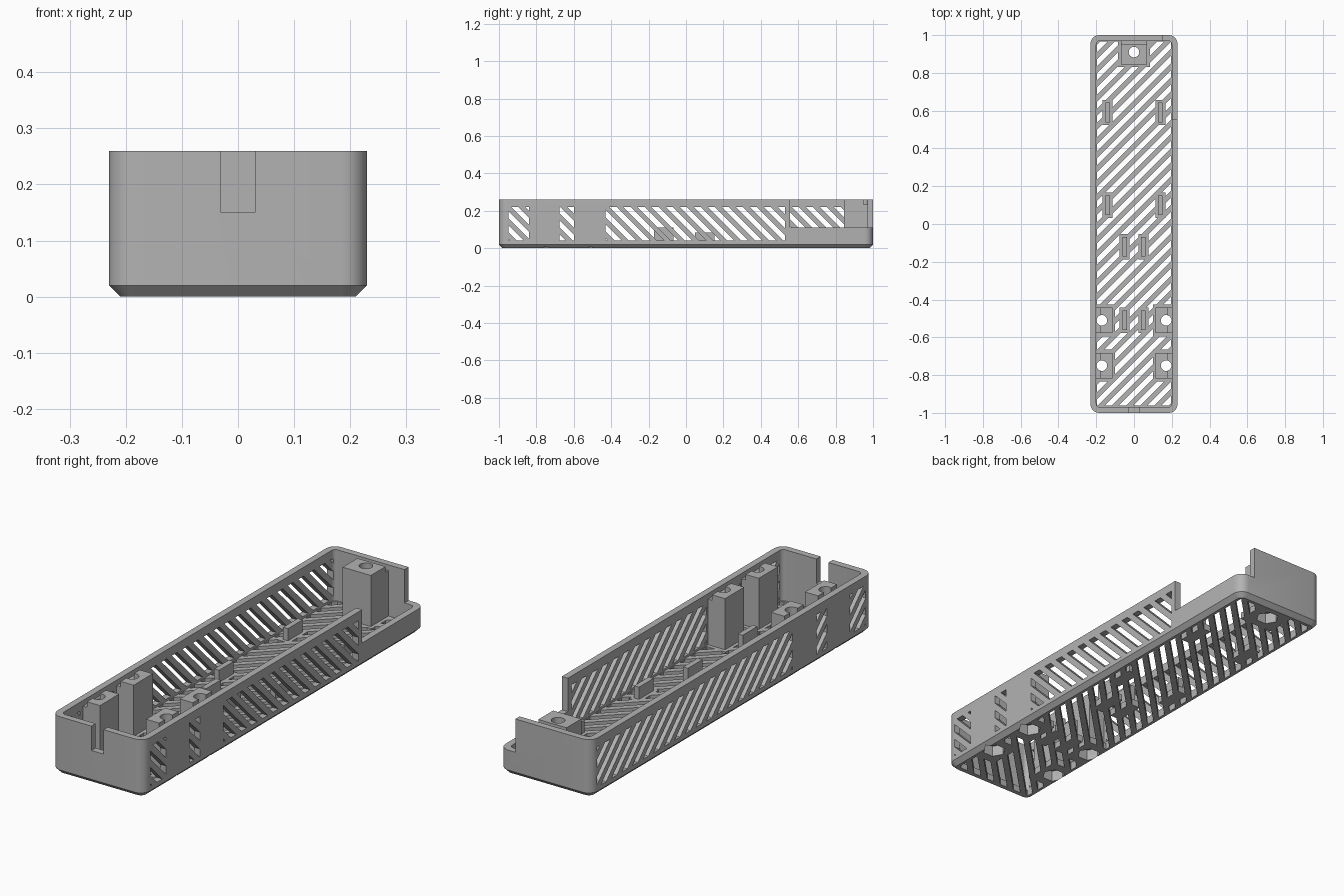
import bpy, bmesh, math
from mathutils import Matrix, Vector

if "Cube" in bpy.data.objects:
    bpy.data.objects.remove(bpy.data.objects["Cube"], do_unlink=True)

HX, HY, H = 0.23, 1.0, 0.26      # outer half sizes and height
WALL, FLOOR = 0.03, 0.03
PITCH = 0.075                    # slot spacing along the tray

grey = bpy.data.materials.new("plain grey")
grey.use_nodes = True
grey.diffuse_color = (0.45, 0.45, 0.45, 1)
grey.node_tree.nodes["Principled BSDF"].inputs["Base Color"].default_value = grey.diffuse_color


def finish(bm, name):
    bmesh.ops.recalc_face_normals(bm, faces=bm.faces)
    mesh = bpy.data.meshes.new(name)
    bm.to_mesh(mesh)
    bm.free()
    mesh.materials.append(grey)
    ob = bpy.data.objects.new(name, mesh)
    bpy.context.collection.objects.link(ob)
    return ob


def add_box(bm, size, matrix):
    bmesh.ops.create_cube(bm, size=1, matrix=matrix @ Matrix.Diagonal((*size, 1)))


def boxes(name, spans):
    """One object from boxes given as (low corner, high corner)."""
    bm = bmesh.new()
    for lo, hi in spans:
        lo, hi = Vector(lo), Vector(hi)
        add_box(bm, hi - lo, Matrix.Translation((lo + hi) / 2))
    return finish(bm, name)


def bars(name, size, axis):
    """Row of diagonal bars along the tray."""
    bm = bmesh.new()
    turn = Matrix.Rotation(math.radians(45), 4, axis)
    for i in range(-18, 19):
        add_box(bm, size, Matrix.Translation((0, i * PITCH, 0.13 if axis == 'X' else 0)) @ turn)
    return finish(bm, name)


def apply_bool(ob, cutter, op, keep=False):
    mod = ob.modifiers.new(op.lower(), 'BOOLEAN')
    mod.operation, mod.solver, mod.object, mod.use_self = op, 'EXACT', cutter, True
    bpy.context.view_layer.objects.active = ob
    bpy.ops.object.modifier_apply(modifier=mod.name)
    if not keep:
        bpy.data.objects.remove(cutter, do_unlink=True)


def ring(bm, inset, radius, z, steps=6):
    """Rounded rectangle of vertices."""
    verts = []
    for q, (sx, sy) in enumerate([(1, 1), (-1, 1), (-1, -1), (1, -1)]):
        cx, cy = sx * (HX - inset - radius), sy * (HY - inset - radius)
        for k in range(steps + 1):
            a = math.pi / 2 * (q + k / steps)
            verts.append(bm.verts.new((cx + radius * math.cos(a), cy + radius * math.sin(a), z)))
    return verts


# Tray shell: chamfered base, rounded corners, open top
bm = bmesh.new()
rings = [ring(bm, *r) for r in [(0.02, 0.025, 0), (0, 0.045, 0.02), (0, 0.045, H),
                                (WALL, 0.02, H), (WALL, 0.02, FLOOR)]]
for a, b in zip(rings, rings[1:]):
    for i in range(len(a)):
        j = (i + 1) % len(a)
        bm.faces.new((a[i], a[j], b[j], b[i]))
bm.faces.new(rings[0])
bm.faces.new(rings[-1])
tray = finish(bm, "tray")

# Diagonal vents in the floor
vent = boxes("floor_vents", [((-0.197, -0.96, -0.05), (0.197, 0.965, 0.06))])
apply_bool(vent, bars("floor_bars", (1, PITCH * 0.36, 0.3), 'Z'), 'INTERSECT')
apply_bool(tray, vent, 'DIFFERENCE')

# Diagonal vents in both long walls
for side, back_end in ((1, 0.53), (-1, 0.96)):
    xs = sorted((side * 0.19, side * 0.25))
    vent = boxes("wall_vents", [((xs[0], y0, 0.04), (xs[1], y1, 0.22))
                                for y0, y1 in ((-0.95, -0.84), (-0.675, -0.60), (-0.43, back_end))])
    apply_bool(vent, bars("wall_bars", (0.7, PITCH * 0.36, 1), 'X'), 'INTERSECT')
    apply_bool(tray, vent, 'DIFFERENCE')

# Cable slot in the front and open corner at the back
apply_bool(tray, boxes("openings", [((-0.03, -1.1, 0.15), (0.03, -0.95, 0.3)),
                                    ((0.15, 0.555, 0.11), (0.3, 1.1, 0.3))]), 'DIFFERENCE')

# Layout of posts and support blocks
side_posts = [(s * 0.17, y) for s in (-1, 1) for y in (-0.51, -0.75)]
post_centres = side_posts + [(0, 0.91)]
supports = [(s * x, y, top) for s in (-1, 1)
            for x, y, top in ((0.14, 0.59, 0.085), (0.14, 0.10, 0.085),
                              (0.05, -0.12, 0.11), (0.05, -0.51, 0.11))]

# Solid floor pads under them
pads = [((x - 0.027, y - 0.067, 0), (x + 0.027, y + 0.067, FLOOR)) for x, y, t in supports]
for x, y in side_posts:
    xs = sorted((math.copysign(0.1, x), math.copysign(0.205, x)))
    pads.append(((xs[0], y - 0.085, 0), (xs[1], y + 0.085, FLOOR)))
pads.append(((-0.085, 0.83, 0), (0.085, 0.975, FLOOR)))
apply_bool(tray, boxes("pads", pads), 'UNION')

# Screw posts, notched at the wall for a lid lip
spans = [((-0.07, 0.845, 0.015), (0.07, 0.975, H))]
notches = [((-0.1, 0.95, 0.235), (0.1, 0.97, 0.3))]
for x, y in side_posts:
    xs = sorted((math.copysign(0.115, x), math.copysign(0.205, x)))
    spans.append(((xs[0], y - 0.068, 0.015), (xs[1], y + 0.068, H)))
    xs = sorted((math.copysign(0.18, x), math.copysign(0.2, x)))
    notches.append(((xs[0], y - 0.1, 0.235), (xs[1], y + 0.1, 0.3)))
posts = boxes("screw_posts", spans)
apply_bool(posts, boxes("lip_notches", notches), 'DIFFERENCE')

# Screw holes with hexagonal nut pockets below
for label, sides, radius, z0, z1 in (("screw_holes", 24, 0.028, -0.1, 0.4),
                                     ("nut_pockets", 6, 0.05, -0.1, 0.05)):
    bm = bmesh.new()
    for x, y in post_centres:
        place = Matrix.Translation((x, y, (z0 + z1) / 2)) @ Matrix.Rotation(math.pi / 2, 4, 'Z')
        bmesh.ops.create_cone(bm, cap_ends=True, segments=sides, radius1=radius,
                              radius2=radius, depth=z1 - z0, matrix=place)
    cutter = finish(bm, label)
    apply_bool(tray, cutter, 'DIFFERENCE', keep=True)
    apply_bool(posts, cutter, 'DIFFERENCE')

# Small upright support blocks
blocks = boxes("support_blocks", [((x - 0.012, y - 0.052, 0.015), (x + 0.012, y + 0.052, top))
                                  for x, y, top in supports])

for ob in (tray, posts):
    bpy.ops.object.select_all(action='DESELECT')
    ob.select_set(True)
    bpy.context.view_layer.objects.active = ob
    bpy.ops.object.shade_smooth_by_angle(angle=math.radians(30))
